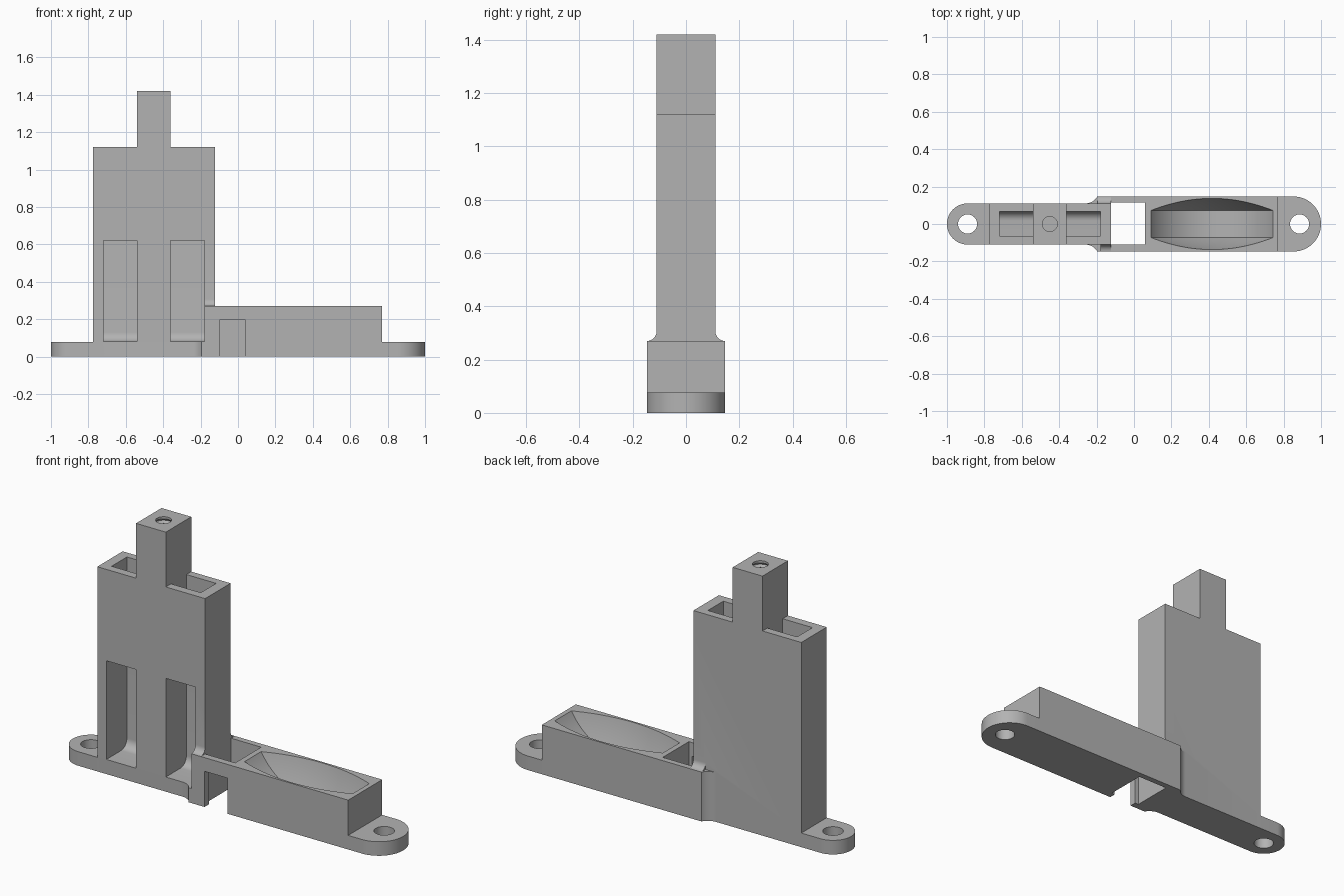
import bpy, bmesh, math
from mathutils import Vector

cube = bpy.data.objects.get("Cube")
if cube:
    bpy.data.objects.remove(cube, do_unlink=True)

grey = bpy.data.materials.new("plain_grey")
grey.use_nodes = True
colour = (0.45, 0.45, 0.45, 1)
grey.diffuse_color = colour
grey.node_tree.nodes["Principled BSDF"].inputs["Base Color"].default_value = colour


def finish(bm, name):
    bmesh.ops.recalc_face_normals(bm, faces=bm.faces)
    mesh = bpy.data.meshes.new(name)
    bm.to_mesh(mesh)
    bm.free()
    mesh.materials.append(grey)
    obj = bpy.data.objects.new(name, mesh)
    bpy.context.collection.objects.link(obj)
    return obj


def prism(name, outline, lo, hi, axis="Z"):
    """Extrude a 2D outline: (x, y) along Z, or (y, z) along X."""
    bm = bmesh.new()
    place = (lambda a, b: (a, b, lo)) if axis == "Z" else (lambda a, b: (lo, a, b))
    face = bm.faces.new([bm.verts.new(place(a, b)) for a, b in outline])
    geom = bmesh.ops.extrude_face_region(bm, geom=[face])["geom"]
    step = Vector((0, 0, hi - lo)) if axis == "Z" else Vector((hi - lo, 0, 0))
    bmesh.ops.translate(bm, vec=step, verts=[g for g in geom if isinstance(g, bmesh.types.BMVert)])
    return finish(bm, name)


def box(name, x0, x1, y0, y1, z0, z1):
    return prism(name, [(x0, y0), (x1, y0), (x1, y1), (x0, y1)], z0, z1)


def arc(cx, cy, r, start, end, n=16):
    angles = [math.radians(start + (end - start) * i / n) for i in range(n + 1)]
    return [(cx + r * math.cos(a), cy + r * math.sin(a)) for a in angles]


def lathe(name, profile, centre, axis, n=64):
    """Spin a closed (radius, height) profile round Z or Y."""
    bm = bmesh.new()
    rings = []
    for r, h in profile:
        ring = []
        for i in range(n if r else 1):
            a = 2 * math.pi * i / n
            u, v = r * math.cos(a), r * math.sin(a)
            p = Vector((u, v, h) if axis == "Z" else (u, h, v))
            ring.append(bm.verts.new(p + Vector(centre)))
        rings.append(ring)
    for a, b in zip(rings, rings[1:]):
        for i in range(n):
            quad = [a[i % len(a)], a[(i + 1) % len(a)], b[(i + 1) % len(b)], b[i % len(b)]]
            bm.faces.new(list(dict.fromkeys(quad)))
    return finish(bm, name)


def combine(target, tool, operation):
    mod = target.modifiers.new(operation, "BOOLEAN")
    mod.operation, mod.solver, mod.object = operation, "EXACT", tool
    bpy.context.view_layer.objects.active = target
    bpy.ops.object.modifier_apply(modifier=mod.name)
    bpy.data.objects.remove(tool, do_unlink=True)


THIN, WIDE = 0.11, 0.147          # half depths of the tower and the low block
PLATE, BLOCK, TOWER, TOP = 0.077, 0.27, 1.12, 1.42

# Footprint halves: the block flares out of the narrow base
flare = arc(-0.26, THIN + 0.074, 0.074, -90, -30, 8)
back = [(x, y) for x, y in flare]
front = [(x, -y) for x, y in reversed(flare)]

# Mounting plate with a round lug at each end
body = prism("dispenser_body",
             arc(1 - WIDE, 0, WIDE, -90, 90, 32) + back[::-1]
             + arc(-1 + THIN, 0, THIN, 90, 270, 32) + front[::-1], 0, PLATE)

# Low block, tower, its curved foot and the stem
combine(body, prism("low_block", [(0.77, -WIDE), (0.77, WIDE)] + back[::-1] + front[::-1], 0, BLOCK), "UNION")
combine(body, box("tower", -0.775, -0.122, -THIN, THIN, 0, TOWER), "UNION")
r = WIDE - THIN
foot = ([(-WIDE, 0.1)] + arc(-WIDE, BLOCK + r, r, -90, 0, 8)
        + arc(WIDE, BLOCK + r, r, 180, 270, 8) + [(WIDE, 0.1)])
combine(body, prism("tower_foot", foot, -0.196, -0.122, "X"), "UNION")
combine(body, box("stem", -0.54, -0.36, -THIN, THIN, 1, TOP), "UNION")

# Two shafts open at the top, with a curved chute out of the front
shaft = ([(-0.3, 0.08)] + arc(0.018, 0.13, 0.05, -90, 0, 8)
         + [(0.068, 1.3), (-0.065, 1.3), (-0.065, 0.62), (-0.3, 0.62)])
for x in (-0.72, -0.36):
    combine(body, prism("shaft_cutter", shaft, x, x + 0.18, "X"), "DIFFERENCE")

# Square well and its front doorway
combine(body, box("well_cutter", -0.122, 0.06, -THIN, 0.115, -0.1, 0.5), "DIFFERENCE")
combine(body, box("doorway_cutter", -0.1, 0.04, -0.3, 0, -0.1, 0.195), "DIFFERENCE")

# Seat shaped like a wheel with domed sides
R, half, bulge = 0.377, 0.072, 0.086
dome = [(R * i / 16, half + bulge * (1 - (i / 16) ** 2)) for i in range(17)]
seat = [(q, -h) for q, h in dome] + dome[::-1]
combine(body, lathe("seat_cutter", seat, (0.417, 0, 0.457), "Y", 96), "DIFFERENCE")

# Screw holes in the lugs
for x in (-0.89, 0.885):
    hole = [(0, -0.1), (0.051, -0.1), (0.051, 0.3), (0, 0.3)]
    combine(body, lathe("hole_cutter", hole, (x, 0, 0), "Z", 48), "DIFFERENCE")

# Threaded hole in the stem, with ridges all the way down
ridges = [(0.04 if i % 2 else 0.05, -0.24 + 0.012 * i) for i in range(20)]
thread = [(0, -0.24)] + ridges + [(0.04, 0.1), (0, 0.1)]
combine(body, lathe("thread_cutter", thread, (-0.45, 0, TOP), "Z", 32), "DIFFERENCE")

# Smooth the curves, keep the edges crisp
bpy.ops.object.select_all(action="DESELECT")
body.select_set(True)
bpy.context.view_layer.objects.active = body
bpy.ops.object.shade_smooth_by_angle(angle=math.radians(30))
